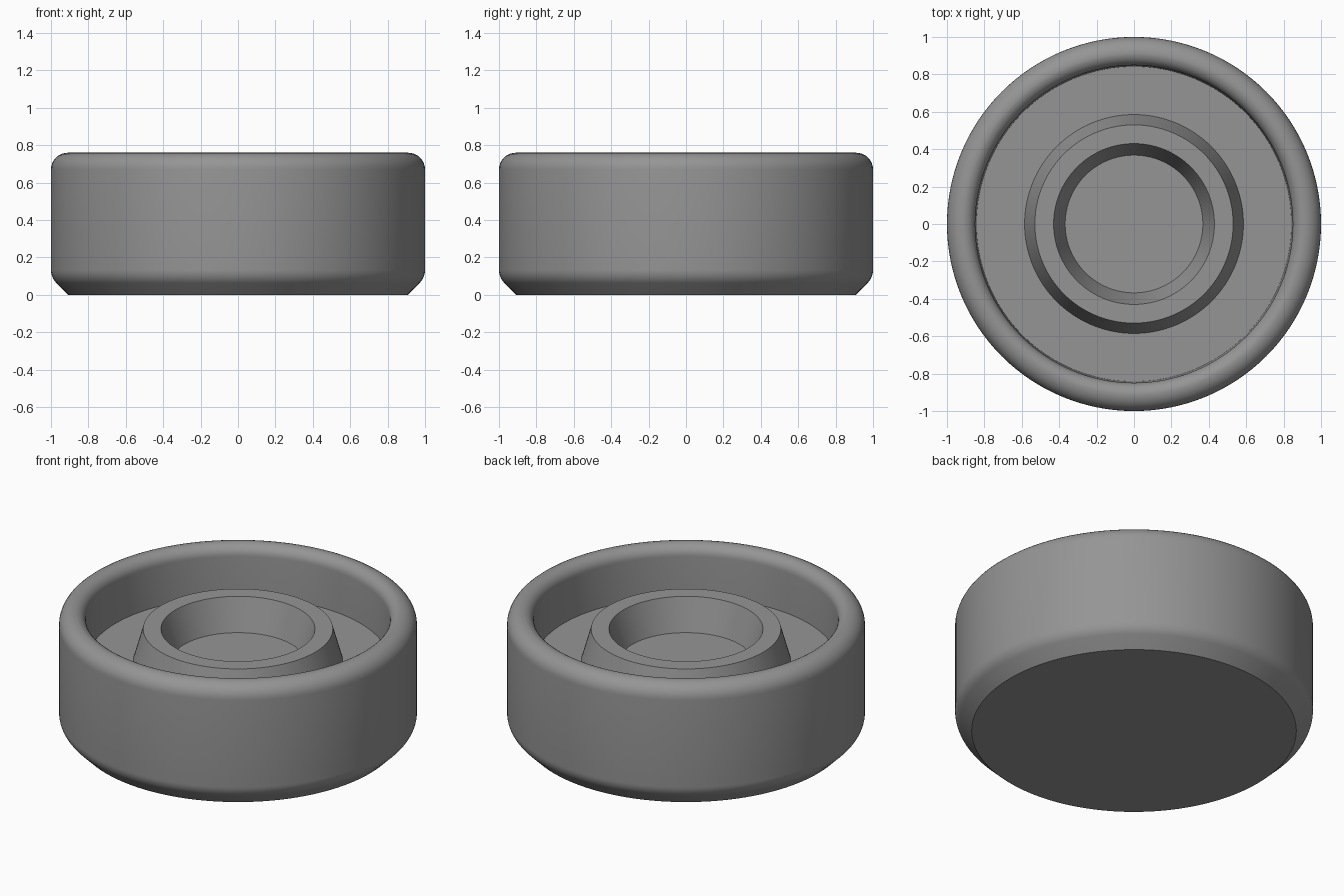
import bpy, bmesh, math

if "Cube" in bpy.data.objects:
    bpy.data.objects.remove(bpy.data.objects["Cube"])

SEGMENTS = 128

grey = bpy.data.materials.new("mid grey")
grey.diffuse_color = (0.3, 0.3, 0.3, 1)
grey.use_nodes = True
grey.node_tree.nodes["Principled BSDF"].inputs["Base Color"].default_value = grey.diffuse_color


def arc(cx, cz, r, start, end, steps=8):
    """Points of a circular fillet, angles in degrees."""
    angles = [math.radians(start + (end - start) * i / steps) for i in range(steps + 1)]
    return [(cx + r * math.cos(a), cz + r * math.sin(a)) for a in angles]


def lathe(name, profile):
    """Revolve an (r, z) profile about z; ends at r = 0 become single points."""
    bm = bmesh.new()
    verts = [bm.verts.new((r, 0, z)) for r, z in profile]
    edges = [bm.edges.new(pair) for pair in zip(verts, verts[1:])]
    bmesh.ops.spin(bm, geom=verts + edges, cent=(0, 0, 0), axis=(0, 0, 1),
                   angle=math.tau, steps=SEGMENTS, use_duplicate=False)
    bmesh.ops.remove_doubles(bm, verts=bm.verts, dist=1e-5)
    bmesh.ops.recalc_face_normals(bm, faces=bm.faces)
    mesh = bpy.data.meshes.new(name)
    bm.to_mesh(mesh)
    bm.free()
    mesh.materials.append(grey)
    obj = bpy.data.objects.new(name, mesh)
    bpy.context.collection.objects.link(obj)
    bpy.ops.object.select_all(action='DESELECT')
    obj.select_set(True)
    bpy.context.view_layer.objects.active = obj
    bpy.ops.object.shade_smooth_by_angle(angle=math.radians(30))
    return obj


# Flat base, 45 degree chamfer blended into the outer wall
profile = [(0, 0), (0.907, 0)]
profile += arc(0.90, 0.134, 0.10, -45, 0)
# Rounded rim, outside then inside
profile += arc(0.91, 0.67, 0.09, 0, 90)
profile += arc(0.914, 0.695, 0.065, 90, 180)
# Recessed floor, tapered hub ring and its central well
profile += [(0.842, 0.45), (0.585, 0.45), (0.53, 0.645),
            (0.43, 0.645), (0.368, 0.45), (0, 0.45)]
# Keep the rim crown in order where the two fillets meet
profile = [p for p in profile if p != (0.914, 0.76)]
crown = [i for i, p in enumerate(profile) if abs(p[1] - 0.76) < 1e-6]
for i in reversed(crown[1:]):
    del profile[i]

lathe("dish_body", profile)
